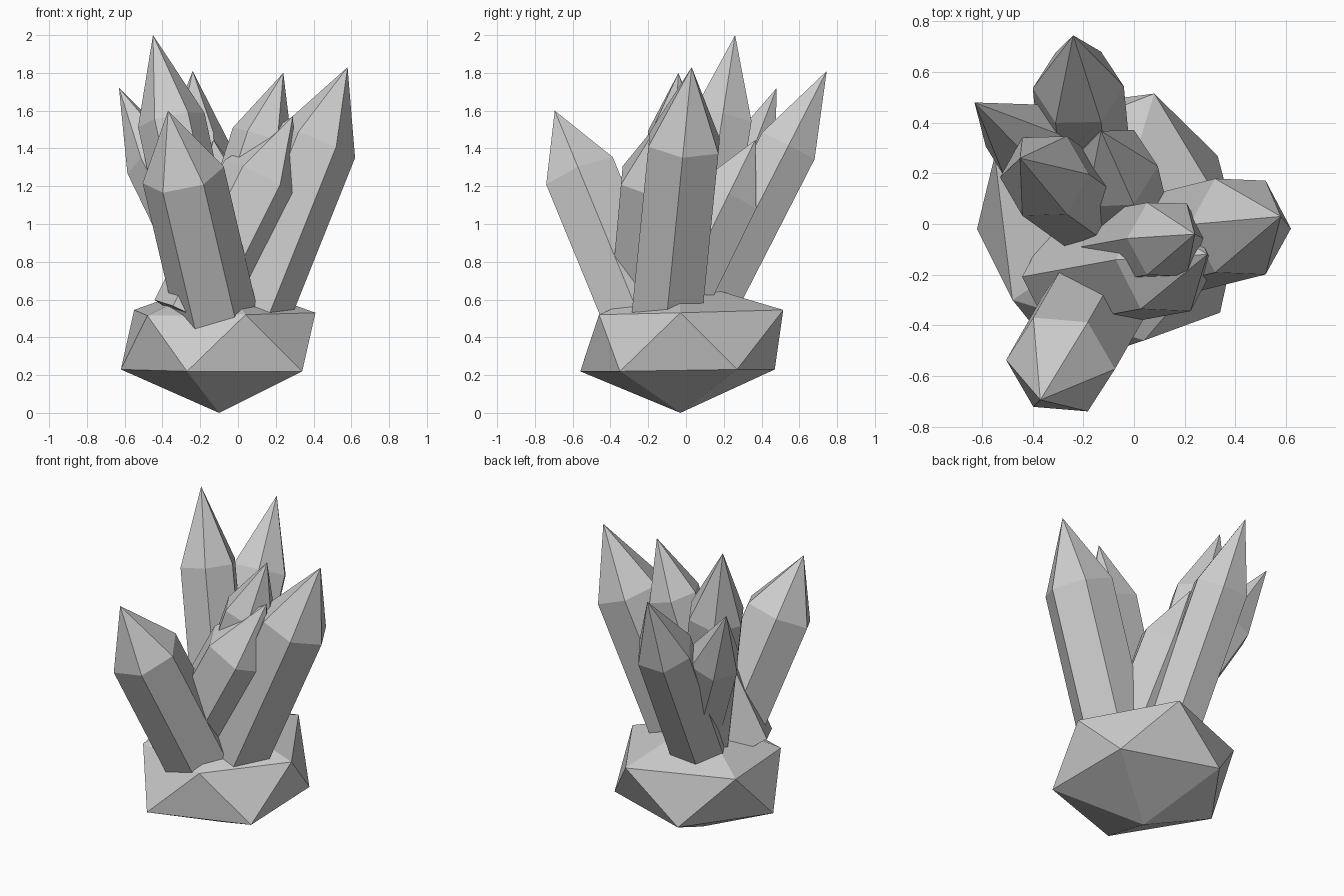
import bpy, bmesh, math
from mathutils import Vector

if "Cube" in bpy.data.objects:
    bpy.data.objects.remove(bpy.data.objects["Cube"])


def make_object(name, bm):
    bmesh.ops.recalc_face_normals(bm, faces=bm.faces)
    mesh = bpy.data.meshes.new(name)
    bm.to_mesh(mesh)
    bm.free()
    obj = bpy.data.objects.new(name, mesh)
    bpy.context.collection.objects.link(obj)
    return obj


def rock_base():
    """Uneven twenty-sided rock: two staggered rings of five between two poles."""
    bm = bmesh.new()
    bottom = bm.verts.new((-0.10, -0.03, 0.0))
    top = bm.verts.new((-0.09, -0.04, 0.71))
    low = [bm.verts.new(p) for p in (
        (-0.62, -0.02, 0.23), (-0.27, -0.56, 0.22), (0.34, -0.35, 0.22),
        (0.33, 0.27, 0.23), (-0.27, 0.47, 0.23))]
    high = [bm.verts.new(p) for p in (
        (-0.48, -0.30, 0.515), (0.04, -0.46, 0.52), (0.41, -0.03, 0.53),
        (0.08, 0.515, 0.545), (-0.55, 0.27, 0.545))]
    for i in range(5):
        j = (i + 1) % 5
        bm.faces.new((bottom, low[j], low[i]))
        bm.faces.new((low[i], low[j], high[i]))
        bm.faces.new((high[i], low[j], high[j]))
        bm.faces.new((high[i], high[j], top))
    return make_object("rock_base", bm)


def crystal(name, tip, shoulder, radius, foot_z):
    """Six-sided prism along the shoulder-to-tip axis with a pointed end."""
    tip, shoulder = Vector(tip), Vector(shoulder)
    axis = (tip - shoulder).normalized()
    foot = shoulder - axis * ((shoulder.z - foot_z) / axis.z)
    u = Vector((1, 0, 0))
    u = (u - axis * u.dot(axis)).normalized()
    v = axis.cross(u)
    bm = bmesh.new()

    def ring(centre):
        return [bm.verts.new(centre + radius * (u * math.cos(a) + v * math.sin(a)))
                for a in (math.radians(60 * k) for k in range(6))]

    lower, upper = ring(foot), ring(shoulder)
    point = bm.verts.new(tip)
    bm.faces.new(lower[::-1])
    for i in range(6):
        j = (i + 1) % 6
        bm.faces.new((lower[i], lower[j], upper[j], upper[i]))
        bm.faces.new((upper[i], upper[j], point))
    return make_object(name, bm)


rock_base()

# Crystals: tip, centre of the shoulder ring, radius, height of the buried foot
crystals = {
    "crystal_tallest": ((-0.45, 0.26, 2.00), (-0.353, 0.19, 1.55), 0.18, 0.45),
    "crystal_right": ((0.58, 0.03, 1.83), (0.42, -0.01, 1.43), 0.215, 0.45),
    "crystal_back": ((-0.24, 0.745, 1.81), (-0.22, 0.54, 1.41), 0.18, 0.48),
    "crystal_inner_right": ((0.24, -0.04, 1.80), (0.13, -0.06, 1.46), 0.165, 0.50),
    "crystal_left": ((-0.63, 0.48, 1.72), (-0.44, 0.33, 1.33), 0.16, 0.50),
    "crystal_front": ((-0.37, -0.695, 1.60), (-0.29, -0.555, 1.26), 0.22, 0.42),
    "crystal_slanted": ((0.29, -0.12, 1.57), (0.125, -0.15, 1.24), 0.22, 0.50),
    "crystal_short": ((-0.13, 0.367, 1.445), (-0.095, 0.22, 1.145), 0.19, 0.48),
}
for name, args in crystals.items():
    crystal(name, *args)
